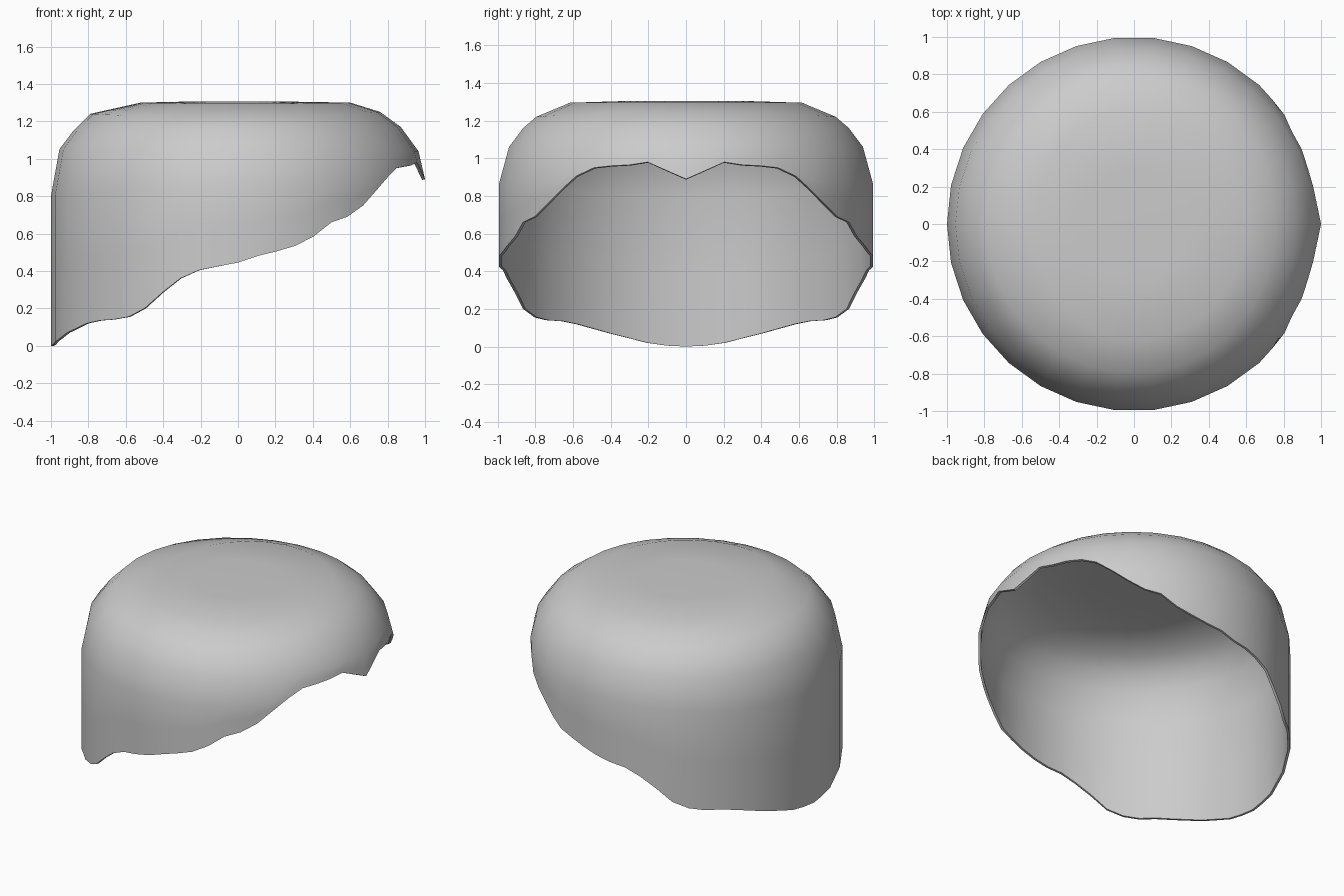
import bpy, bmesh, math

if "Cube" in bpy.data.objects:
    bpy.data.objects.remove(bpy.data.objects["Cube"])

# Rim height every 6 degrees, from the open front (+x) round to the back (-x)
RIM = [.89, .935, .98, .965, .96, .95, .905, .83, .75, .69, .66, .585, .535, .505, .48, .445,
       .425, .405, .36, .285, .2, .155, .14, .135, .12, .095, .07, .045, .02, .005, 0]
# Shoulder profiles (radius, height) at the front, sides and back
FRONT = [(1, .89), (.965, 1.04), (.87, 1.17), (.76, 1.25), (.6, 1.3), (.3, 1.305)]
SIDE = [(1, .86), (.945, 1.06), (.87, 1.16), (.8, 1.22), (.62, 1.295), (.3, 1.305)]
BACK = [(1, .8), (.955, 1.05), (.88, 1.15), (.79, 1.24), (.52, 1.3), (.3, 1.305)]


def profile(angle):
    c = math.cos(angle)
    end, w = (FRONT if c > 0 else BACK), abs(c) ** 2
    return [(a[0] * (1 - w) + b[0] * w, a[1] * (1 - w) + b[1] * w) for a, b in zip(SIDE, end)]


bm = bmesh.new()
N = 60
columns = []
for i in range(N):
    angle = math.tau * i / N
    rim = RIM[min(i, N - i)]
    prof = profile(angle)
    # rim radius follows the shoulder where the rim rises above its start
    (r0, z0), (r1, z1) = prof[0], prof[1]
    t = max(0, (rim - z0) / (z1 - z0))
    rim_r = r0 + (r1 - r0) * t
    if rim > z0 - .02:
        t2 = t + (1 - t) * .3
        prof[0] = (r0 + (r1 - r0) * t2, max(rim + .01, z0 + (z1 - z0) * t2))
    mid = [(rim_r + (prof[0][0] - rim_r) * .5, (rim + prof[0][1]) / 2)]
    # odd columns lie on the chords of a thirty-sided outline
    k = math.cos(math.pi / 30) if i % 2 else 1
    columns.append([bm.verts.new((r * k * math.cos(angle), r * k * math.sin(angle), z))
                    for r, z in [(rim_r, rim)] + mid + prof])

# Walls and crown
top = bm.verts.new((0, 0, 1.305))
for i in range(N):
    a, b = columns[i], columns[(i + 1) % N]
    for j in range(len(a) - 1):
        bm.faces.new((a[j], b[j], b[j + 1], a[j + 1]))
    bm.faces.new((a[-1], b[-1], top))
bmesh.ops.recalc_face_normals(bm, faces=bm.faces)
if sum(f.normal.z for f in bm.faces) < 0:
    bmesh.ops.reverse_faces(bm, faces=bm.faces)

mesh = bpy.data.meshes.new("shell")
bm.to_mesh(mesh)
bm.free()
shell = bpy.data.objects.new("shell", mesh)
bpy.context.collection.objects.link(shell)

grey = bpy.data.materials.new("light grey")
grey.diffuse_color = (.6, .6, .6, 1)
grey.use_nodes = True
grey.node_tree.nodes["Principled BSDF"].inputs["Base Color"].default_value = grey.diffuse_color
mesh.materials.append(grey)

# Thin wall, thickened inwards
solid = shell.modifiers.new("wall", 'SOLIDIFY')
solid.thickness = .016
solid.offset = -1

bpy.context.view_layer.objects.active = shell
shell.select_set(True)
bpy.ops.object.modifier_apply(modifier="wall")
bpy.ops.object.shade_smooth_by_angle(angle=math.radians(40))
